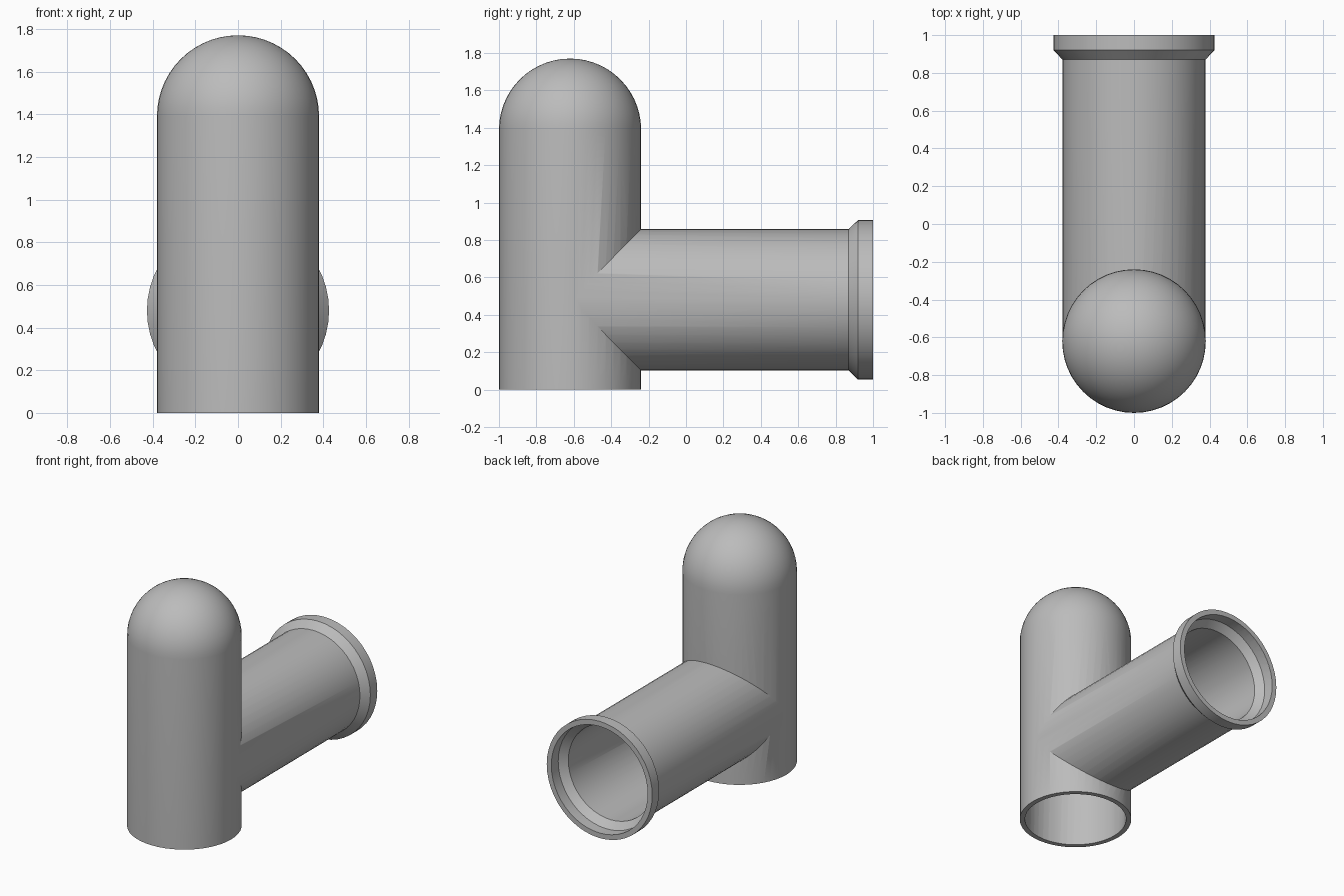
import bpy
import bmesh
from math import sin, cos, pi
from mathutils import Matrix

SEGMENTS = 48
RADIUS, BORE = 0.38, 0.345
BRANCH_RADIUS, BRANCH_BORE = 0.378, 0.343
DOME_START = 1.39
STACK_Y, BRANCH_Z = -0.62, 0.48

cube = bpy.data.objects.get("Cube")
if cube:
    bpy.data.objects.remove(cube, do_unlink=True)

grey = bpy.data.materials.new("pipe grey")
grey.use_nodes = True
colour = (0.5, 0.5, 0.5, 1)
grey.diffuse_color = colour
grey.node_tree.nodes["Principled BSDF"].inputs["Base Color"].default_value = colour


def lathe(name, profile, matrix):
    """Closed solid from (radius, height) points that start and end on the axis."""
    bm = bmesh.new()
    verts = [bm.verts.new((r, 0, h)) for r, h in profile]
    edges = [bm.edges.new(pair) for pair in zip(verts, verts[1:])]
    bmesh.ops.spin(bm, geom=verts + edges, cent=(0, 0, 0), axis=(0, 0, 1),
                   angle=2 * pi, steps=SEGMENTS, use_duplicate=False)
    bmesh.ops.remove_doubles(bm, verts=bm.verts, dist=0.0005)
    bmesh.ops.recalc_face_normals(bm, faces=bm.faces)
    bm.transform(matrix)
    mesh = bpy.data.meshes.new(name)
    bm.to_mesh(mesh)
    bm.free()
    mesh.materials.append(grey)
    obj = bpy.data.objects.new(name, mesh)
    bpy.context.collection.objects.link(obj)
    return obj


def domed(radius, bottom):
    """Profile of a straight tube closed by a hemisphere."""
    steps = 14
    arc = [(radius * cos(pi / 2 * i / steps), DOME_START + radius * sin(pi / 2 * i / steps))
           for i in range(steps)]
    return [(0, bottom), (radius, bottom)] + arc + [(0, DOME_START + radius)]


def combine(target, other, operation):
    mod = target.modifiers.new(operation.lower(), "BOOLEAN")
    mod.operation = operation
    mod.solver = "EXACT"
    mod.object = other
    bpy.context.view_layer.objects.active = target
    bpy.ops.object.modifier_apply(modifier=mod.name)
    bpy.data.objects.remove(other, do_unlink=True)


upright = Matrix.Translation((0, STACK_Y, 0))
sideways = Matrix.Translation((0, 0, BRANCH_Z)) @ Matrix.Rotation(-pi / 2, 4, "X")

# Outer shell: domed stack and branch with a flared socket collar
pipe = lathe("pipe_tee", domed(RADIUS, 0), upright)
branch = lathe("branch", [(0, STACK_Y), (BRANCH_RADIUS, STACK_Y), (BRANCH_RADIUS, 0.87),
                          (0.427, 0.92), (0.427, 1), (0, 1)], sideways)
combine(pipe, branch, "UNION")

# Hollow inside: stack bore and stepped branch bore
stack_bore = lathe("stack_bore", domed(BORE, -0.1), upright)
branch_bore = lathe("branch_bore", [(0, STACK_Y), (BRANCH_BORE, STACK_Y), (BRANCH_BORE, 0.87),
                                    (0.39, 0.92), (0.39, 1.1), (0, 1.1)], sideways)
combine(stack_bore, branch_bore, "UNION")
combine(pipe, stack_bore, "DIFFERENCE")

# Smooth walls with crisp rims
bpy.ops.object.select_all(action="DESELECT")
pipe.select_set(True)
bpy.context.view_layer.objects.active = pipe
bpy.ops.object.shade_smooth_by_angle(angle=pi / 6)
